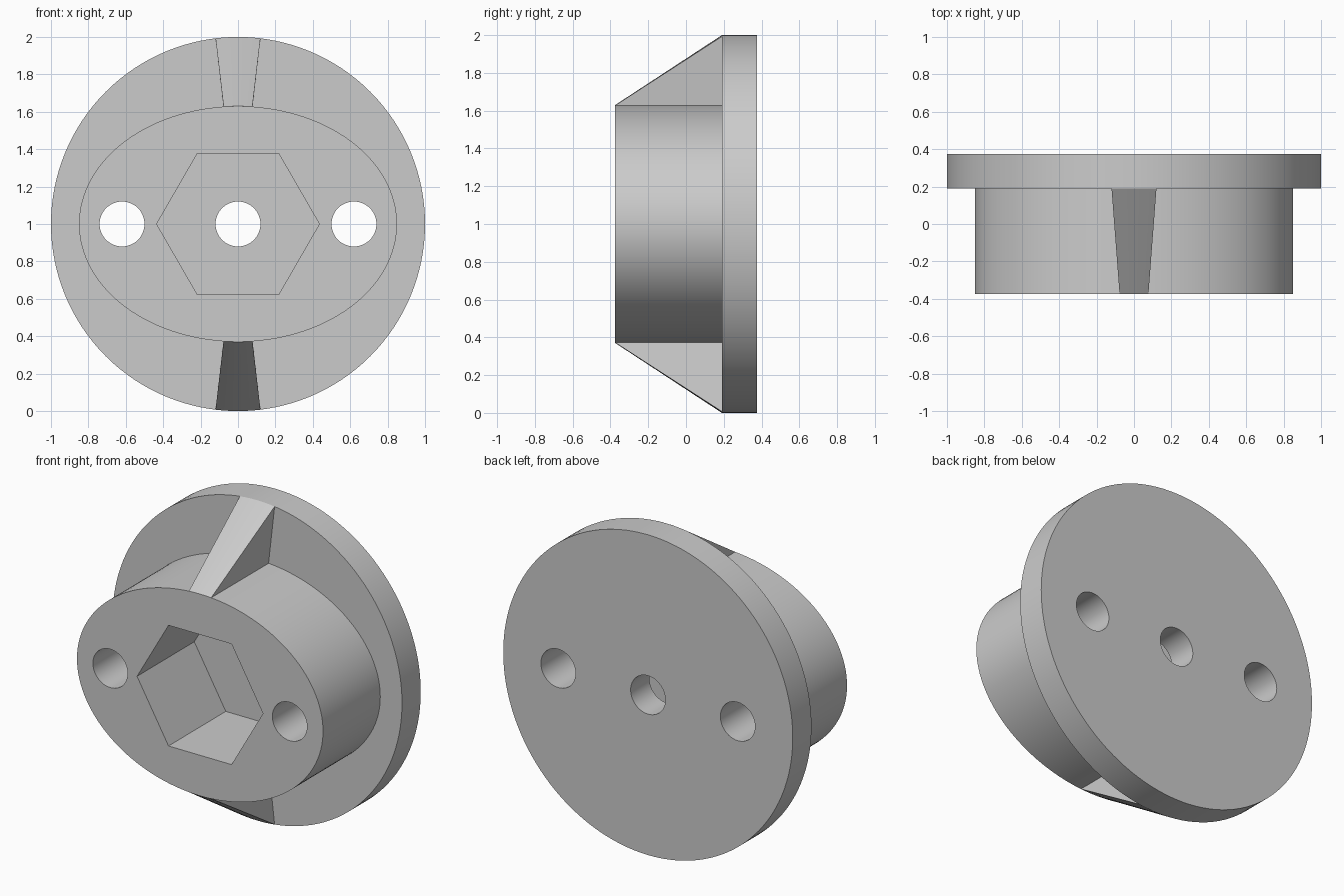
import bpy, bmesh
from math import cos, sin, tau, pi, sqrt
from mathutils import Vector

if "Cube" in bpy.data.objects:
    bpy.data.objects.remove(bpy.data.objects["Cube"])

CENTRE = 1.0
FRONT, STEP, BACK = -0.375, 0.19, 0.375
BOSS_X, BOSS_Z = 0.85, 0.63
HOLE_R, HOLE_X = 0.12, 0.62

grey = bpy.data.materials.new("plain grey")
grey.use_nodes = True
colour = (0.6, 0.6, 0.6, 1)
grey.diffuse_color = colour
grey.node_tree.nodes["Principled BSDF"].inputs["Base Color"].default_value = colour


def ellipse(rx, rz, count, x=0.0):
    return [(x + rx * cos(tau * i / count), CENTRE + rz * sin(tau * i / count))
            for i in range(count)]


def finish(name, bm):
    bmesh.ops.recalc_face_normals(bm, faces=bm.faces)
    mesh = bpy.data.meshes.new(name)
    bm.to_mesh(mesh)
    bm.free()
    mesh.materials.append(grey)
    obj = bpy.data.objects.new(name, mesh)
    bpy.context.collection.objects.link(obj)
    bpy.ops.object.select_all(action='DESELECT')
    obj.select_set(True)
    bpy.context.view_layer.objects.active = obj
    bpy.ops.object.shade_smooth_by_angle(angle=pi / 6)
    return obj


def plate(name, loops, y0, y1):
    """Solid between y0 and y1: the first loop is the rim, the rest are holes."""
    bm = bmesh.new()
    edges = []
    for loop in loops:
        verts = [bm.verts.new((x, y0, z)) for x, z in loop]
        edges += [bm.edges.new((v, verts[i - 1])) for i, v in enumerate(verts)]
    bmesh.ops.triangle_fill(bm, edges=edges, use_beauty=True, normal=(0, -1, 0))
    ext = bmesh.ops.extrude_face_region(bm, geom=bm.faces[:], use_keep_orig=True)
    moved = [g for g in ext["geom"] if isinstance(g, bmesh.types.BMVert)]
    bmesh.ops.translate(bm, verts=moved, vec=(0, y1 - y0, 0))
    return finish(name, bm)


def rib(name, side):
    """Sloping wedge from the flange rim to the front edge of the boss."""
    bm = bmesh.new()
    rows = []
    steps = 8
    for i in range(steps + 1):
        t = 2 * i / steps - 1
        xi, xo = 0.077 * t, 0.12 * t
        zi = BOSS_Z * sqrt(1 - (xi / BOSS_X) ** 2)
        zo = sqrt(1 - xo ** 2)
        rows.append([bm.verts.new((x, y, CENTRE + side * z)) for x, y, z in
                     ((xi, FRONT, zi), (xo, STEP, zo), (xi, STEP, zi - 0.01))])
    for a, b in zip(rows, rows[1:]):
        for k in range(3):
            bm.faces.new((a[k - 1], a[k], b[k], b[k - 1]))
    bm.faces.new(rows[0])
    bm.faces.new(rows[-1])
    return finish(name, bm)


# Holes shared by the flange and the boss
side_holes = [ellipse(HOLE_R, HOLE_R, 48, s * HOLE_X) for s in (-1, 1)]
centre_hole = ellipse(HOLE_R, HOLE_R, 48)
hex_pocket = ellipse(0.435, 0.435, 6)

# Round flange, whose front face is also the floor of the hexagonal pocket
plate("flange", [ellipse(1, 1, 128), centre_hole] + side_holes, STEP, BACK)

# Oval boss with the hexagonal pocket
plate("boss", [ellipse(BOSS_X, BOSS_Z, 128), hex_pocket] + side_holes, FRONT, STEP)

# Upper and lower ribs
rib("upper_rib", 1)
rib("lower_rib", -1)
